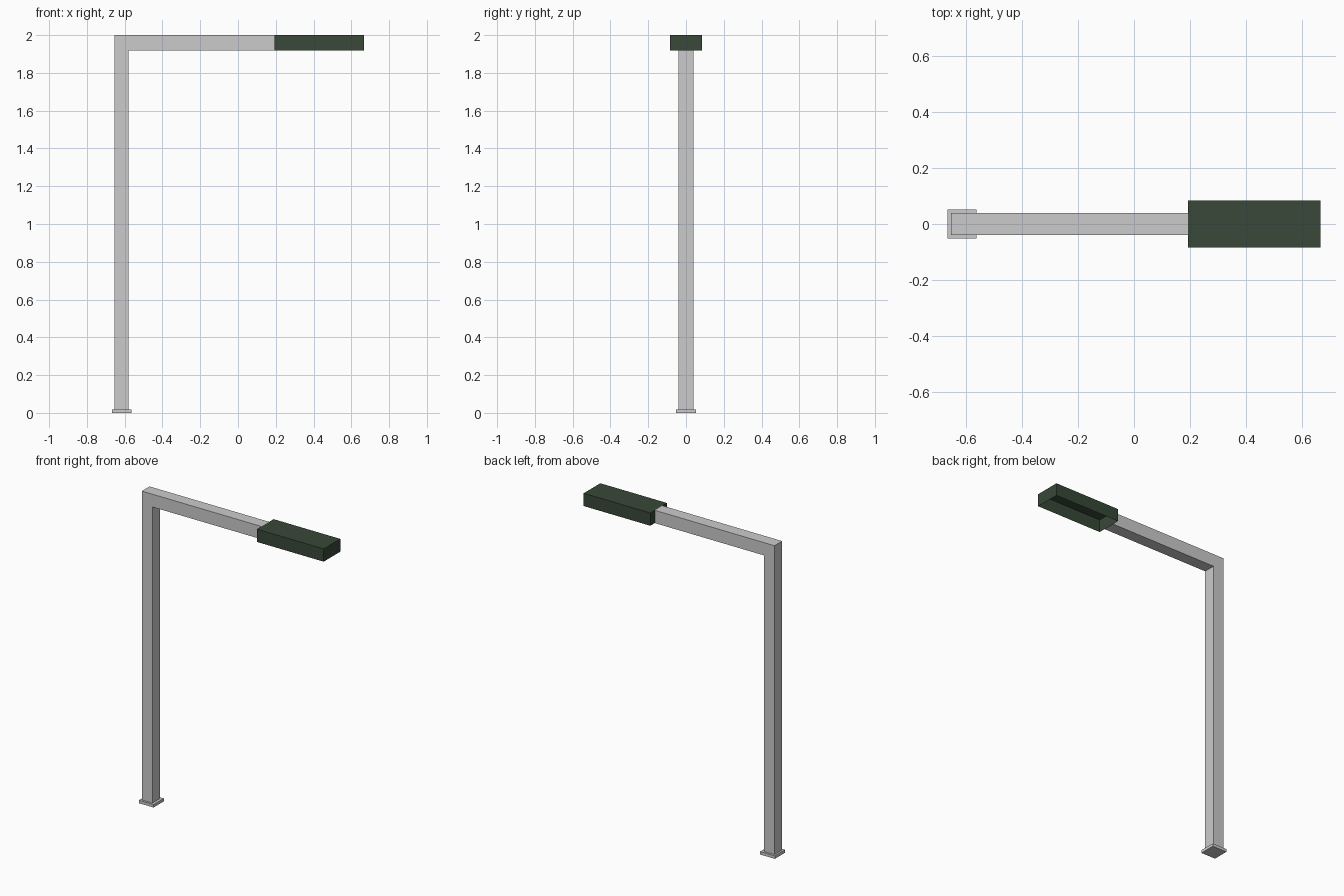
import bpy
import bmesh

if "Cube" in bpy.data.objects:
    bpy.data.objects.remove(bpy.data.objects["Cube"])


def finish(name, bm, color=None):
    mesh = bpy.data.meshes.new(name)
    bm.to_mesh(mesh)
    bm.free()
    obj = bpy.data.objects.new(name, mesh)
    bpy.context.collection.objects.link(obj)
    if color:
        mat = bpy.data.materials.new(name + "_paint")
        mat.diffuse_color = color
        mat.use_nodes = True
        mat.node_tree.nodes["Principled BSDF"].inputs["Base Color"].default_value = mat.diffuse_color
        mesh.materials.append(mat)
    return obj


def box(lo, hi):
    bm = bmesh.new()
    bmesh.ops.create_cube(bm, size=1)
    for v in bm.verts:
        v.co = [hi[i] if v.co[i] > 0 else lo[i] for i in range(3)]
    bm.normal_update()
    return bm


def drop_faces(bm, test):
    bmesh.ops.delete(bm, geom=[f for f in bm.faces if test(f)], context='FACES_ONLY')


HEAD_X = 0.194
ARM_Z = 1.918

# Base plate
finish("base_plate", box((-0.667, -0.052, 0), (-0.563, 0.052, 0.019)))

# Pole and arm: one L-shaped profile extruded across y, open where it meets the head
bm = bmesh.new()
profile = [(-0.655, 0.019), (-0.58, 0.019), (-0.58, ARM_Z),
           (HEAD_X, ARM_Z), (HEAD_X, 2.0), (-0.655, 2.0)]
face = bm.faces.new([bm.verts.new((x, -0.039, z)) for x, z in profile])
side = bmesh.ops.extrude_face_region(bm, geom=[face], use_keep_orig=True)
for v in side["geom"]:
    if isinstance(v, bmesh.types.BMVert):
        v.co.y = 0.039
bmesh.ops.recalc_face_normals(bm, faces=bm.faces)
drop_faces(bm, lambda f: f.normal.x > 0.9 and f.calc_center_median().x > 0)
finish("pole_and_arm", bm)

# Lamp head: thin shell, open underneath
bm = box((HEAD_X, -0.084, ARM_Z), (0.667, 0.084, 2.0))
drop_faces(bm, lambda f: f.normal.z < -0.9)
finish("lamp_head", bm, (0.04, 0.065, 0.04, 1))
